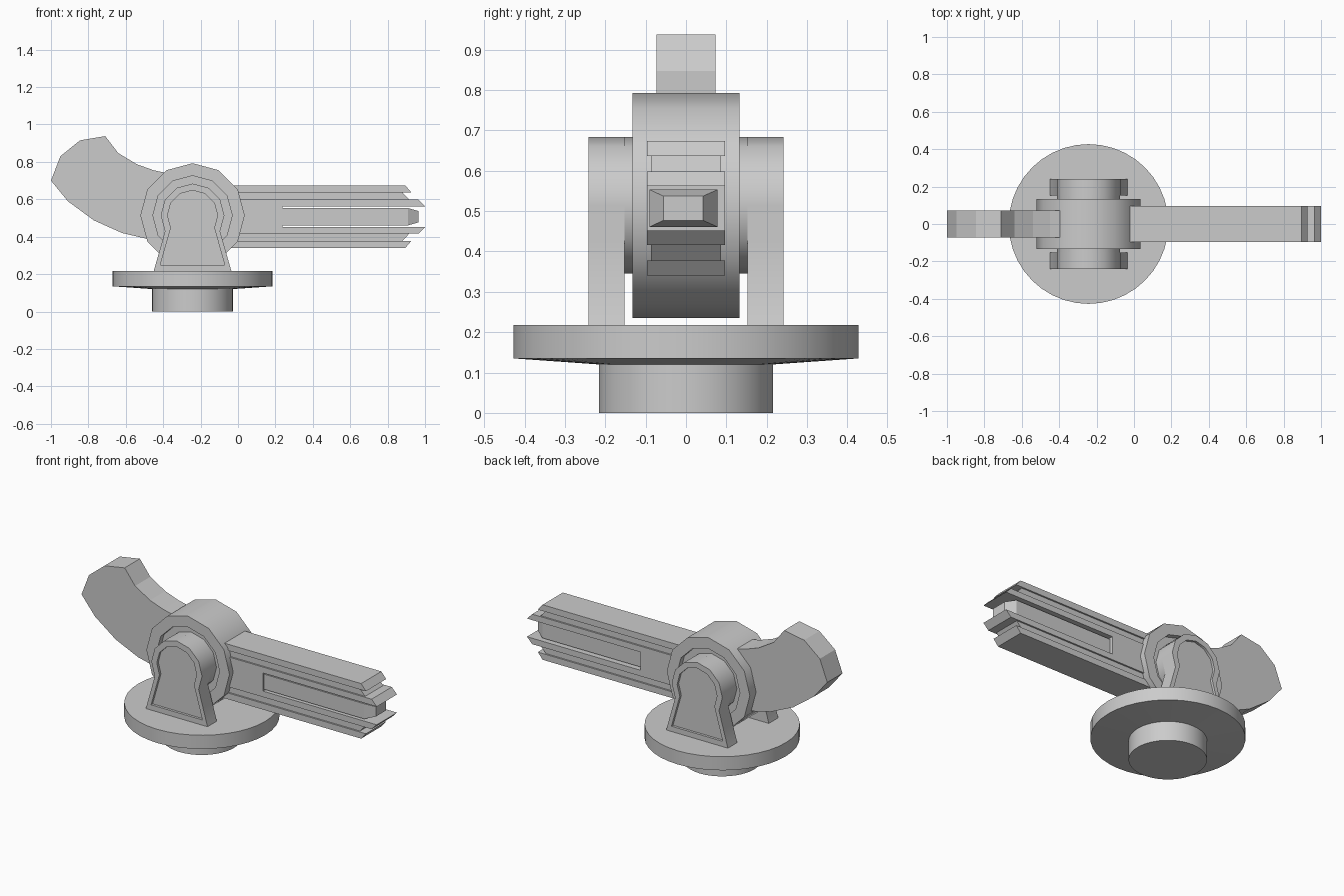
import bpy, bmesh
from math import sin, cos, pi, radians

if "Cube" in bpy.data.objects:
    bpy.data.objects.remove(bpy.data.objects["Cube"])

CX, CZ = -0.243, 0.514   # pivot of the swivelling arm
ARM_Z = 0.507            # mid height of the arm


def loft(name, loops, smooth=None):
    """Skin a row of equal-length point loops and cap both ends."""
    bm = bmesh.new()
    rows = [[bm.verts.new(p) for p in loop] for loop in loops]
    n = len(rows[0])
    for a, b in zip(rows, rows[1:]):
        for i in range(n):
            j = (i + 1) % n
            bm.faces.new((a[i], a[j], b[j], b[i]))
    bm.faces.new(rows[0])
    bm.faces.new(rows[-1])
    bmesh.ops.recalc_face_normals(bm, faces=bm.faces)
    mesh = bpy.data.meshes.new(name)
    bm.to_mesh(mesh)
    bm.free()
    ob = bpy.data.objects.new(name, mesh)
    bpy.context.collection.objects.link(ob)
    if smooth:
        bpy.ops.object.select_all(action='DESELECT')
        bpy.context.view_layer.objects.active = ob
        ob.select_set(True)
        bpy.ops.object.shade_smooth_by_angle(angle=radians(smooth))
    return ob


def ring_z(r, z, n=40):
    return [(CX + r * cos(2 * pi * i / n), r * sin(2 * pi * i / n), z) for i in range(n)]


def ring_y(r, y, n=12):
    return [(CX + r * cos(2 * pi * i / n), y, CZ + r * sin(2 * pi * i / n)) for i in range(n)]


def slab(name, profile, y0, y1):
    return loft(name, [[(x, y, z) for x, z in profile] for y in (y0, y1)])


def keyhole(r, foot, foot_z, y):
    """Round head on a flared foot, in the xz plane."""
    head = [(CX + r * cos(radians(a)), y, CZ + r * sin(radians(a))) for a in range(-30, 211, 30)]
    return [(CX + foot, y, foot_z)] + head + [(CX - foot, y, foot_z)]


# Round base: stem and dished plate
loft("base", [ring_z(0.216, 0), ring_z(0.216, 0.12), ring_z(0.427, 0.135),
              ring_z(0.427, 0.218)], 30)

# Hub with a recess on each side, and the axle through it
loft("hub", [ring_y(0.165, -0.1), ring_y(0.212, -0.1), ring_y(0.212, -0.133),
             ring_y(0.279, -0.133), ring_y(0.279, 0.133), ring_y(0.212, 0.133),
             ring_y(0.212, 0.1), ring_y(0.165, 0.1)], 31)
loft("axle", [ring_y(0.169, -0.155), ring_y(0.169, 0.155)], 31)

# Keyhole-shaped supports with a sunken outer panel
for side, label in ((-1, "front"), (1, "back")):
    loft(label + "_support", [keyhole(0.17, 0.208, 0.215, side * 0.152),
                              keyhole(0.17, 0.208, 0.215, side * 0.241),
                              keyhole(0.134, 0.172, 0.25, side * 0.241),
                              keyhole(0.134, 0.172, 0.25, side * 0.226)], 31)

# Curved tail
tail = [(-0.38, 0.74), (-0.45, 0.755), (-0.54, 0.787), (-0.64, 0.847), (-0.71, 0.938),
        (-0.845, 0.915), (-0.95, 0.83), (-1.0, 0.70), (-0.91, 0.59), (-0.77, 0.487),
        (-0.62, 0.42), (-0.48, 0.387), (-0.38, 0.42)]
slab("tail", tail, -0.073, 0.073)

# Layered arm rails, mirrored above and below the mid height:
# inner and outer height, inner and outer end, half width
rails = [("inner", 0.055, 0.091, 1.0, 0.965, 0.097),
         ("middle", 0.091, 0.129, 0.915, 0.88, 0.087),
         ("outer", 0.129, 0.167, 0.927, 0.895, 0.097)]
for s, label in ((1, "upper"), (-1, "lower")):
    for part, h0, h1, x0, x1, w in rails:
        slab(f"{label}_{part}_rail",
             [(-0.1, ARM_Z + s * h0), (x0, ARM_Z + s * h0),
              (x1, ARM_Z + s * h1), (-0.1, ARM_Z + s * h1)], -w, w)

# Solid root of the arm
slab("arm_root", [(-0.1, ARM_Z - 0.055), (0.237, ARM_Z - 0.055),
                  (0.237, ARM_Z + 0.055), (-0.1, ARM_Z + 0.055)], -0.097, 0.097)


# Centre bar with a tapered tip
def section(x, y0, y1, h):
    return [(x, y0, ARM_Z - h), (x, y1, ARM_Z - h), (x, y1, ARM_Z + h), (x, y0, ARM_Z + h)]


loft("centre_bar", [section(0.2, -0.09, 0.078, 0.046), section(0.91, -0.09, 0.078, 0.046),
                    section(0.965, -0.056, 0.042, 0.03)])
